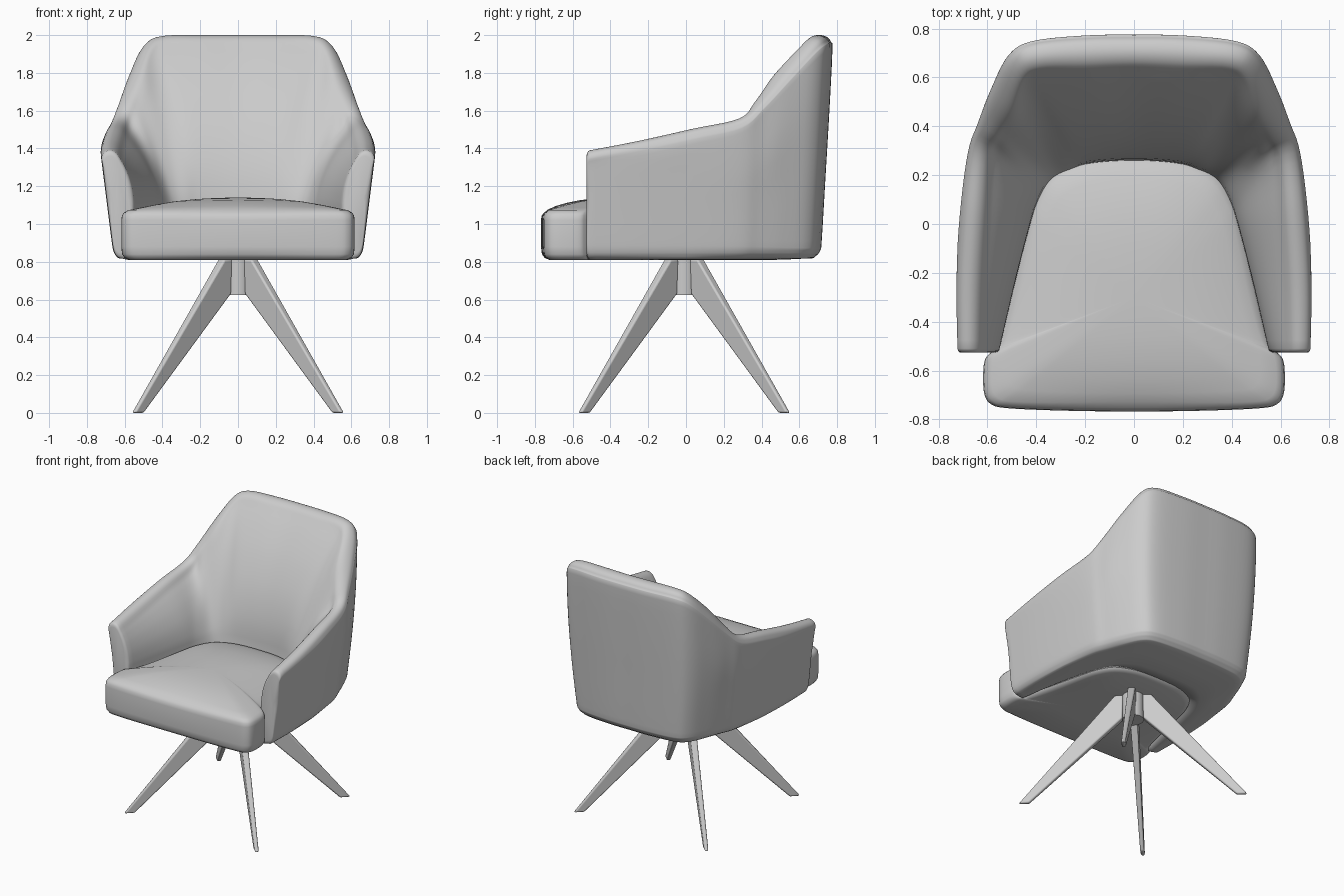
import bpy, bmesh, math
from mathutils import Vector, Matrix

if "Cube" in bpy.data.objects:
    bpy.data.objects.remove(bpy.data.objects["Cube"])

mat = bpy.data.materials.new("light_grey")
mat.diffuse_color = (0.6, 0.6, 0.6, 1)
mat.use_nodes = True
mat.node_tree.nodes["Principled BSDF"].inputs["Base Color"].default_value = mat.diffuse_color


def finish(bm, name, angle=40):
    bmesh.ops.recalc_face_normals(bm, faces=bm.faces)
    me = bpy.data.meshes.new(name)
    bm.to_mesh(me)
    bm.free()
    me.materials.append(mat)
    ob = bpy.data.objects.new(name, me)
    bpy.context.collection.objects.link(ob)
    bpy.ops.object.select_all(action='DESELECT')
    ob.select_set(True)
    bpy.context.view_layer.objects.active = ob
    bpy.ops.object.shade_smooth_by_angle(angle=math.radians(angle))
    return ob


def spline(pts, n, closed=False):
    """Catmull-Rom through points of any dimension."""
    pts = [Vector(p) for p in pts]
    m = len(pts)
    out = []
    for i in range(m if closed else m - 1):
        k = [(i + d) % m if closed else min(max(i + d, 0), m - 1) for d in (-1, 0, 1, 2)]
        a, b, c, d = (pts[j] for j in k)
        for s in range(n):
            t = s / n
            out.append(b + (c - a) * (t / 2) + (a * 2 - b * 5 + c * 4 - d) * (t * t / 2)
                       + (b * 3 - a - c * 3 + d) * (t ** 3 / 2))
    return out if closed else out + [pts[-1]]


def skin(bm, rings):
    """Bridge closed rings and cap both ends."""
    vs = [[bm.verts.new(p) for p in r] for r in rings]
    n = len(vs[0])
    for a, b in zip(vs, vs[1:]):
        for i in range(n):
            j = (i + 1) % n
            bm.faces.new((a[i], a[j], b[j], b[i]))
    bm.faces.new(vs[0])
    bm.faces.new(vs[-1])


# Shell stations, arm front to back centre:
# outer x y, rim x y z, inner x y, curvature of the inner face
half = [
    (.728, -.51, .675, -.51, 1.39, .55, -.51, 2.5),
    (.730, -.25, .672, -.25, 1.44, .49, -.25, 2.3),
    (.712, .05, .655, .04, 1.505, .43, -.02, 2.1),
    (.68, .30, .63, .285, 1.56, .40, .08, 1.8),
    (.64, .42, .592, .385, 1.66, .36, .16, 1.4),
    (.585, .56, .54, .505, 1.81, .32, .20, 1.4),
    (.515, .69, .48, .635, 1.95, .26, .225, 1.7),
    (.42, .748, .40, .685, 1.995, .2, .245, 1.95),
    (.2, .772, .2, .70, 2.0, .1, .257, 2),
    (0, .775, 0, .705, 2.0, 0, .26, 2)]
flip = lambda s: (-s[0], s[1], -s[2], s[3], s[4], -s[5], s[6], s[7])
stations = spline(half + [flip(s) for s in half[-2::-1]], 5)


def section(s):
    ox, oy, rx, ry, rz, ix, iy, curve = s
    O, R, I = Vector((ox, oy)), Vector((rx, ry)), Vector((ix, iy))
    n = R - O
    inward = (I - O).normalized()
    soft = .5 + .5 * min(1, max(0, oy / .5))

    def outer(z, inset=0):
        low = max(0, 1 - (z - .82) / .58)
        back = max(0, 1 - (z - .82) / 1.05)
        p = Vector((ox * (1 - .1 * low), oy - .08 * back * max(oy, 0))) + inward * inset * soft
        return p.to_3d() + Vector((0, 0, z))

    def rim(k, dz):
        p = O + n * k
        return Vector((p.x, p.y, rz - dz))

    # underside, outer wall, rounded rim
    pts = [I.to_3d() + Vector((0, 0, .83)), outer(.817, .085), outer(.83, .028), outer(.86, .005)]
    top = rz - .08
    pts += [outer(.91)] + [outer(.91 + (top - .91) * t) for t in (.33, .67, 1)]
    pts += [rim(.1, .038), rim(.4, .01), rim(1, 0), rim(1.6, .015)]
    a = rim(2.1, .055)
    for t in (0, .12, .3, .53, .77, 1):          # inner face, steeper near the seat
        h = I.lerp(a.to_2d(), (1 - t) ** curve)
        pts.append(Vector((h.x, h.y, a.z + (1.06 - a.z) * t)))
    return spline(pts, 3, True)


def arm_cap(ring):
    """Softly rounded arm front, outermost ring first."""
    c = sum(ring, Vector()) / len(ring)
    out = []
    for inset, dy in ((.03, .017), (.015, .014), (.005, .008)):
        out.append([p - (p - c).normalized() * inset - Vector((0, dy, 0)) for p in ring])
    return out


rings = [section(s) for s in stations]
bm = bmesh.new()
skin(bm, arm_cap(rings[0]) + rings + arm_cap(rings[-1])[::-1])
finish(bm, "shell", 60)

# Seat cushion: outline with wider front ears, domed top
right = [(0, -.768), (.3, -.764), (.52, -.754), (.585, -.738), (.612, -.70), (.618, -.63),
         (.612, -.56), (.59, -.53), (.558, -.49), (.51, -.30), (.45, -.02), (.41, .10),
         (.34, .20), (.2, .265), (0, .28)]
outline = spline(right + [(-x, y) for x, y in right[-2:0:-1]], 4, True)
mid = Vector((0, -.3))


def seat_ring(inset, z, dome=0):
    """Small insets are distances, larger ones fractions towards the middle."""
    r = []
    for p in outline:
        d = p - mid
        q = mid + d * (1 - (inset / d.length if inset < .1 else inset))
        r.append(Vector((q.x, q.y, z + dome * (1 - .55 * (q.x / .6) ** 2))))
    return r


bm = bmesh.new()
skin(bm, [seat_ring(.6, .81), seat_ring(.05, .81), seat_ring(.02, .82), seat_ring(.005, .84),
          seat_ring(0, .88), seat_ring(0, 1.02), seat_ring(.004, 1.045), seat_ring(.016, 1.06),
          seat_ring(.04, 1.068, .010), seat_ring(.16, 1.074, .020), seat_ring(.28, 1.078, .033),
          seat_ring(.45, 1.083, .044), seat_ring(.65, 1.085, .051), seat_ring(.82, 1.085, .054),
          seat_ring(.96, 1.085, .055)])
finish(bm, "seat_cushion", 50)

# Pedestal hub
hub_at = Vector((0, -.01, 0))
bm = bmesh.new()
bmesh.ops.create_cone(bm, cap_ends=True, segments=32, radius1=.074, radius2=.074, depth=.19,
                      matrix=Matrix.Translation(hub_at + Vector((0, 0, .72))))
finish(bm, "hub")

# Four splayed blade legs: (radius, height, half thickness)
profile = [(.066, .812, .026), (.125, .812, .026), (.785, 0, .014), (.715, 0, .014), (.073, .63, .025)]
for k, name in enumerate(("back_right", "back_left", "front_left", "front_right")):
    bm = bmesh.new()
    skin(bm, [[Vector((r, s * t, z)) for r, z, t in profile] for s in (-1, 1)])
    bmesh.ops.transform(bm, verts=bm.verts, matrix=Matrix.Translation(hub_at)
                        @ Matrix.Rotation(math.radians(45 + 90 * k), 4, 'Z'))
    leg = finish(bm, "leg_" + name)
    bev = leg.modifiers.new("soft_edges", 'BEVEL')
    bev.width, bev.segments = .01, 3
